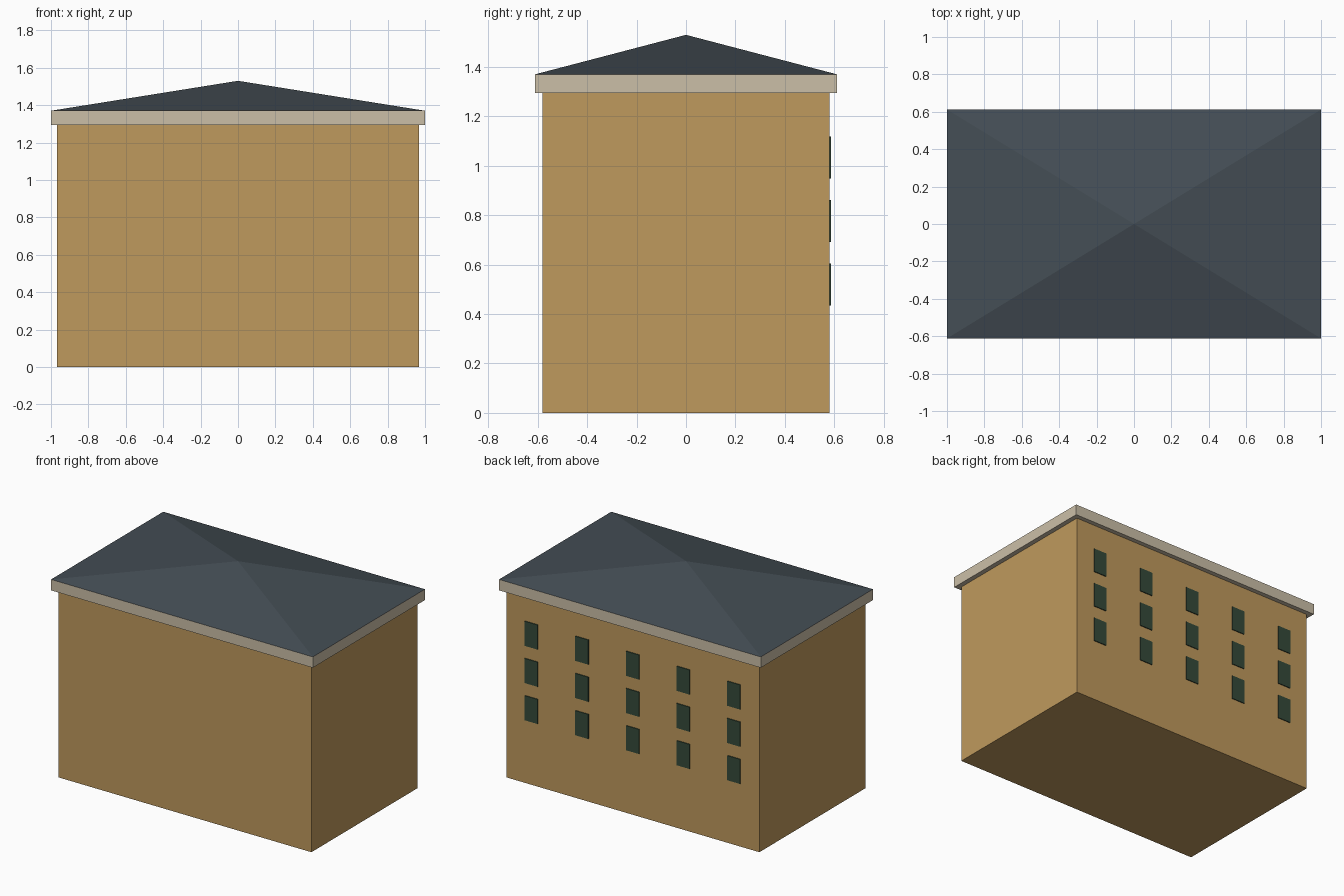
import bpy, bmesh

if "Cube" in bpy.data.objects:
    bpy.data.objects.remove(bpy.data.objects["Cube"])


def material(name, rgb):
    m = bpy.data.materials.new(name)
    m.diffuse_color = (*rgb, 1)
    m.use_nodes = True
    m.node_tree.nodes["Principled BSDF"].inputs["Base Color"].default_value = m.diffuse_color
    return m


def box(name, lo, hi, mat):
    bm = bmesh.new()
    bmesh.ops.create_cube(bm, size=1)
    for v in bm.verts:
        v.co = [lo[i] if v.co[i] < 0 else hi[i] for i in range(3)]
    return finish(name, bm, mat)


def finish(name, bm, mat):
    me = bpy.data.meshes.new(name)
    bm.to_mesh(me)
    bm.free()
    me.materials.append(mat)
    ob = bpy.data.objects.new(name, me)
    bpy.context.collection.objects.link(ob)
    return ob


wall = material("wall_ochre", (0.52, 0.32, 0.11))
trim = material("trim_cream", (0.60, 0.52, 0.39))
slate = material("roof_slate", (0.058, 0.075, 0.09))
glass = material("window_green", (0.035, 0.068, 0.042))

W, D, EAVE = 0.967, 0.58, 1.295
RX, RY, ROOF, APEX = 1.0, 0.612, 1.37, 1.53

# Walls and cornice band
box("walls", (-W, -D, 0), (W, D, EAVE), wall)
box("cornice", (-RX, -RY, EAVE), (RX, RY, ROOF), trim)

# Hipped pyramid roof
bm = bmesh.new()
base = [bm.verts.new((x * RX, y * RY, ROOF)) for x, y in ((-1, -1), (1, -1), (1, 1), (-1, 1))]
tip = bm.verts.new((0, 0, APEX))
bm.faces.new(base[::-1])
for i in range(4):
    bm.faces.new((base[i], base[(i + 1) % 4], tip))
finish("roof", bm, slate)

# Back wall windows: three floors of five
for row in range(3):
    z = 0.52 + row * 0.257
    for col in range(-2, 3):
        x = col * 0.387
        box(f"window_{row + 1}_{col + 3}", (x - 0.05, D - 0.006, z - 0.085),
            (x + 0.05, D + 0.006, z + 0.085), glass)
